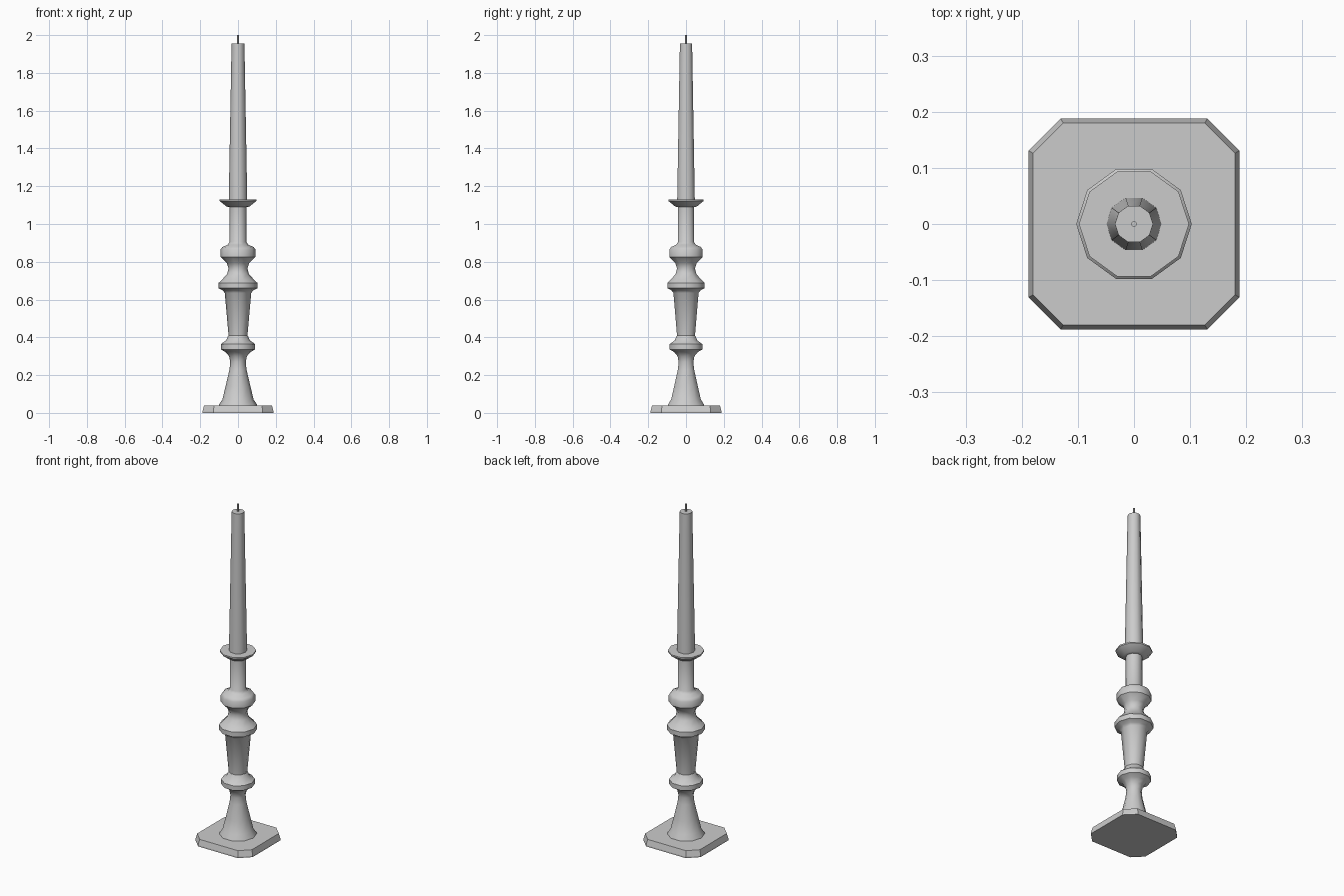
import bpy, bmesh
from math import cos, sin, pi, radians

if "Cube" in bpy.data.objects:
    bpy.data.objects.remove(bpy.data.objects["Cube"])

SIDES = 10


def finish(name, bm, angle):
    bmesh.ops.recalc_face_normals(bm, faces=bm.faces)
    mesh = bpy.data.meshes.new(name)
    bm.to_mesh(mesh)
    bm.free()
    obj = bpy.data.objects.new(name, mesh)
    bpy.context.collection.objects.link(obj)
    bpy.ops.object.select_all(action='DESELECT')
    obj.select_set(True)
    bpy.context.view_layer.objects.active = obj
    bpy.ops.object.shade_smooth_by_angle(angle=radians(angle))
    return obj


def loft(name, loops, angle):
    """Bridge equal-length loops of points and cap both ends."""
    bm = bmesh.new()
    rings = [[bm.verts.new(p) for p in loop] for loop in loops]
    n = len(rings[0])
    for a, b in zip(rings, rings[1:]):
        for i in range(n):
            j = (i + 1) % n
            bm.faces.new((a[i], a[j], b[j], b[i]))
    bm.faces.new(rings[0][::-1])
    bm.faces.new(rings[-1])
    return finish(name, bm, angle)


def turned(name, profile, sides=SIDES):
    """Lathe a (radius, z) profile around the z axis."""
    loops = [[(r * cos(2 * pi * i / sides), r * sin(2 * pi * i / sides), z)
              for i in range(sides)] for r, z in profile]
    return loft(name, loops, 40)


def clipped_square(h, c, z):
    """Square of half size h whose corners are cut at c."""
    return [(h, -c, z), (h, c, z), (c, h, z), (-c, h, z),
            (-h, c, z), (-h, -c, z), (-c, -h, z), (c, -h, z)]


# Square foot with cut corners
loft("base", [clipped_square(0.188, 0.131, 0),
              clipped_square(0.188, 0.131, 0.008),
              clipped_square(0.18, 0.126, 0.04)], 10)

# Turned stem: flared foot, knops, tapered shaft, neck and drip pan
turned("stem", [
    (0.102, 0.038), (0.100, 0.045), (0.083, 0.07), (0.066, 0.14),
    (0.045, 0.23), (0.041, 0.27), (0.047, 0.30), (0.066, 0.322),
    (0.091, 0.336), (0.091, 0.364), (0.062, 0.385), (0.054, 0.405),
    (0.050, 0.41), (0.070, 0.635), (0.080, 0.648), (0.103, 0.66),
    (0.103, 0.688), (0.085, 0.705), (0.058, 0.735), (0.050, 0.765),
    (0.060, 0.795), (0.093, 0.826), (0.093, 0.864), (0.083, 0.878),
    (0.055, 0.890), (0.044, 0.905), (0.044, 1.09), (0.060, 1.092),
    (0.098, 1.122), (0.098, 1.13)])

# Tapered candle and wick
turned("candle", [(0.049, 1.125), (0.034, 1.955)])
turned("wick", [(0.005, 1.95), (0.005, 2.0)], 8)
